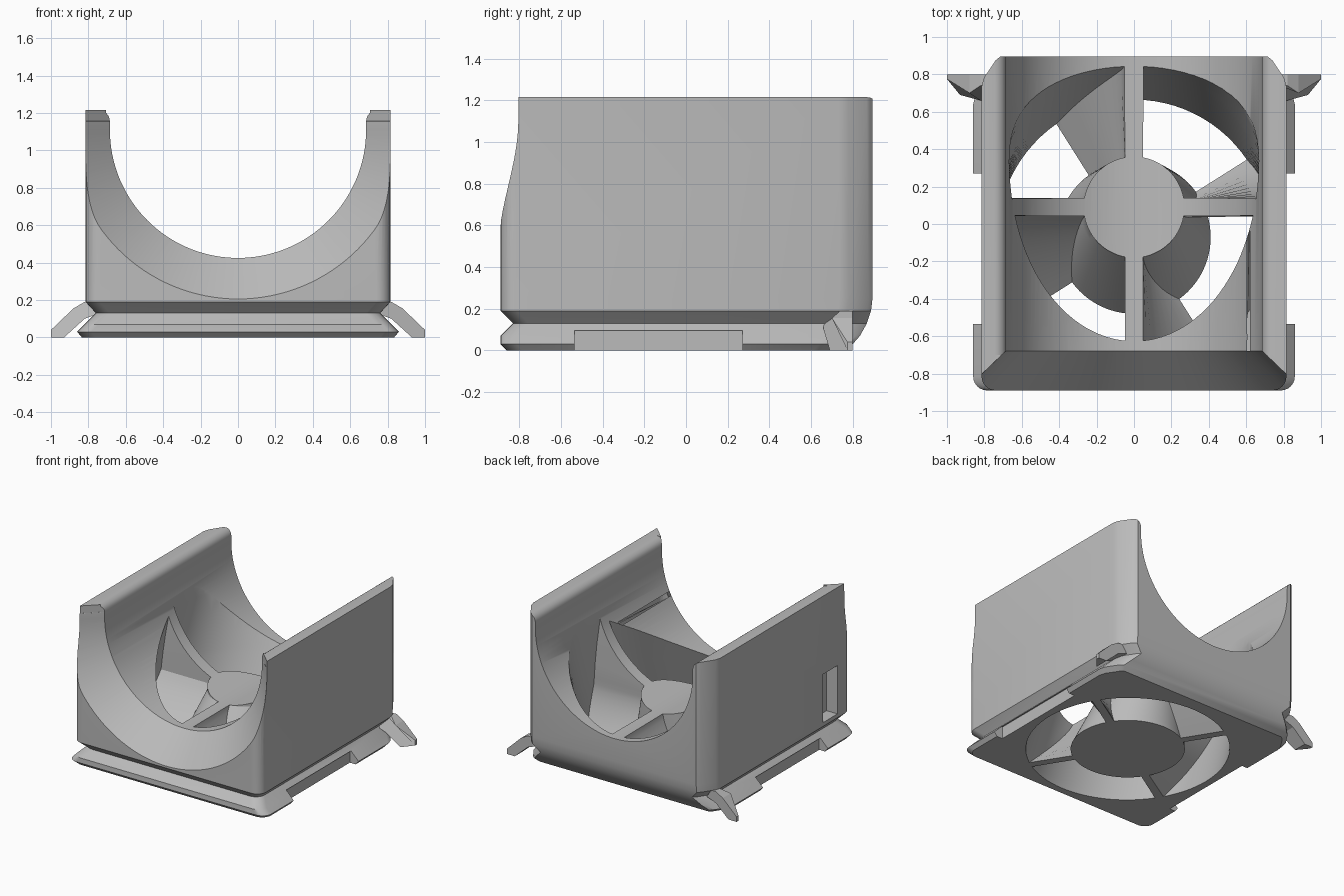
import bpy, bmesh
from math import sin, cos, pi, radians, sqrt, asin

cube = bpy.data.objects.get("Cube")
if cube:
    bpy.data.objects.remove(cube, do_unlink=True)

grey = bpy.data.materials.new("mid_grey_plastic")
grey.use_nodes = True
COLOUR = (0.5, 0.5, 0.5, 1)
grey.diffuse_color = COLOUR
grey.node_tree.nodes["Principled BSDF"].inputs["Base Color"].default_value = COLOUR


def loft(name, rings):
    """Skin a stack of equal-length closed rings and cap both ends."""
    bm = bmesh.new()
    rows = [[bm.verts.new(p) for p in ring] for ring in rings]
    n = len(rows[0])
    for a, b in zip(rows, rows[1:]):
        for i in range(n):
            j = (i + 1) % n
            bm.faces.new((a[i], a[j], b[j], b[i]))
    bm.faces.new(rows[0])
    bm.faces.new(rows[-1])
    bmesh.ops.recalc_face_normals(bm, faces=bm.faces)
    mesh = bpy.data.meshes.new(name)
    bm.to_mesh(mesh)
    bm.free()
    obj = bpy.data.objects.new(name, mesh)
    bpy.context.collection.objects.link(obj)
    mesh.materials.append(grey)
    return obj


def box(name, x0, x1, y0, y1, z0, z1):
    return loft(name, [[(x0, y0, z), (x1, y0, z), (x1, y1, z), (x0, y1, z)] for z in (z0, z1)])


# Housing: plan outline with rounded front corners and chamfered back corners
def outline(z, hx, yf, yb):
    r = 0.075
    half = [(hx - r + r * sin(a), yf + r - r * cos(a)) for a in (k * pi / 12 for k in range(7))]
    half += [(hx, yb - 0.16), (hx - 0.012, yb - 0.115), (hx - 0.075, yb - 0.02), (hx - 0.1, yb)]
    return [(x, y, z) for x, y in half] + [(-x, y, z) for x, y in reversed(half)]


levels = [(0, 0.835, -0.86, 0.77), (0.03, 0.86, -0.89, 0.80), (0.07, 0.82, -0.89, 0.835),
          (0.13, 0.76, -0.83, 0.868), (0.19, 0.815, -0.89, 0.888), (0.25, 0.815, -0.89, 0.895),
          (1.215, 0.815, -0.89, 0.895)]
housing = loft("housing", [outline(*lv) for lv in levels])
cutters = []

# Cradle: round channel along y with softened upper lips
AXIS_Z, RAD = 1.11, 0.685


def channel(y, r, lip):
    pts = [(r * cos(a), AXIS_Z - r * sin(a)) for a in (pi * k / 64 for k in range(65))]
    side = [(r + lip * (1 - cos(a)), 1.155 + lip * sin(a)) for a in (pi * k / 12 for k in range(7))]
    side.append((r + lip, 1.35))
    pts = [(x, z) for x, z in reversed(side)] + pts + [(-x, z) for x, z in side]
    return [(x, y, z) for x, z in pts]


cutters.append(loft("channel_cutter", [channel(y, RAD, 0.06) for y in (-0.7, 1.0)]))

# Flared mouth at the front of the cradle
cutters.append(loft("mouth_cutter", [channel(y, RAD + (-0.68 - y) * 1.045, 0.001)
                                     for y in (-0.67, -0.95)]))

# Ducts: four twisted, sheared sectors around a tapering hub
HUB_TOP = 0.425


def duct_section(z, quarter):
    t = min(max(z / HUB_TOP, 0), 1)
    hub_y = -0.07 + 0.16 * t
    out_y = -0.07 + 0.42 * max(z, 0)
    hub_r = 0.41 - 0.14 * t
    rx, ry = 0.73 - 0.065 * max(z, 0), 0.735
    half_w = 0.03 + 0.018 * t
    start = quarter * pi / 2 + radians(32) * (1 - t) ** 1.3

    def arc(r, point):
        d = asin(half_w / r)
        return [point(start + d + (pi / 2 - 2 * d) * k / 20) for k in range(21)]

    def inner(a):
        return (hub_r * cos(a), hub_y + hub_r * sin(a), z)

    def outer(a):
        # ray from the hub centre to the outer ellipse
        dx, dy, oy = cos(a) / rx, sin(a) / ry, (hub_y - out_y) / ry
        qa, qb, qc = dx * dx + dy * dy, dy * oy, oy * oy - 1
        s = (-qb + sqrt(qb * qb - qa * qc)) / qa
        return (s * cos(a), hub_y + s * sin(a), z)

    return arc(hub_r, inner) + arc(0.7, outer)[::-1]


heights = [-0.02] + [HUB_TOP * k / 10 for k in range(11)] + [0.55, 0.7, 0.85, 1.0]
for q in range(4):
    cutters.append(loft("duct_cutter", [duct_section(z, q) for z in heights]))

# Slot in the right wall and long notches in the side flanges
cutters.append(box("slot_cutter", -0.9, -0.72, -0.72, -0.54, 0.22, 0.6))
for s in (-1, 1):
    cutters.append(box("notch_cutter", *sorted((s * 0.785, s * 1.0)), -0.535, 0.27, -0.1, 0.095))

for c in cutters:
    mod = housing.modifiers.new(c.name, "BOOLEAN")
    mod.operation = "DIFFERENCE"
    mod.solver = "EXACT"
    mod.object = c

# Bake the cuts, then discard the cutters
bpy.context.view_layer.update()
graph = bpy.context.evaluated_depsgraph_get()
baked = bpy.data.meshes.new_from_object(housing.evaluated_get(graph))
housing.modifiers.clear()
housing.data = baked
for c in cutters:
    bpy.data.objects.remove(c, do_unlink=True)

# Clip tabs near the back corners: (x, z, front y)
tab = [(0.74, 0.13, 0.66), (0.78, 0.19, 0.74), (0.82, 0.19, 0.74), (0.88, 0.155, 0.70),
       (1.0, 0.04, 0.775), (1.0, 0, 0.775), (0.93, 0, 0.69), (0.82, 0.1, 0.66)]
for s, side in ((1, "left"), (-1, "right")):
    loft(side + "_clip_tab", [[(s * x, y, z) for x, z, y in tab],
                              [(s * x, 0.8, z) for x, z, y in tab]])

# Smooth the curved housing while keeping its edges crisp
bpy.ops.object.select_all(action="DESELECT")
housing.select_set(True)
bpy.context.view_layer.objects.active = housing
bpy.ops.object.shade_smooth_by_angle(angle=radians(28))
